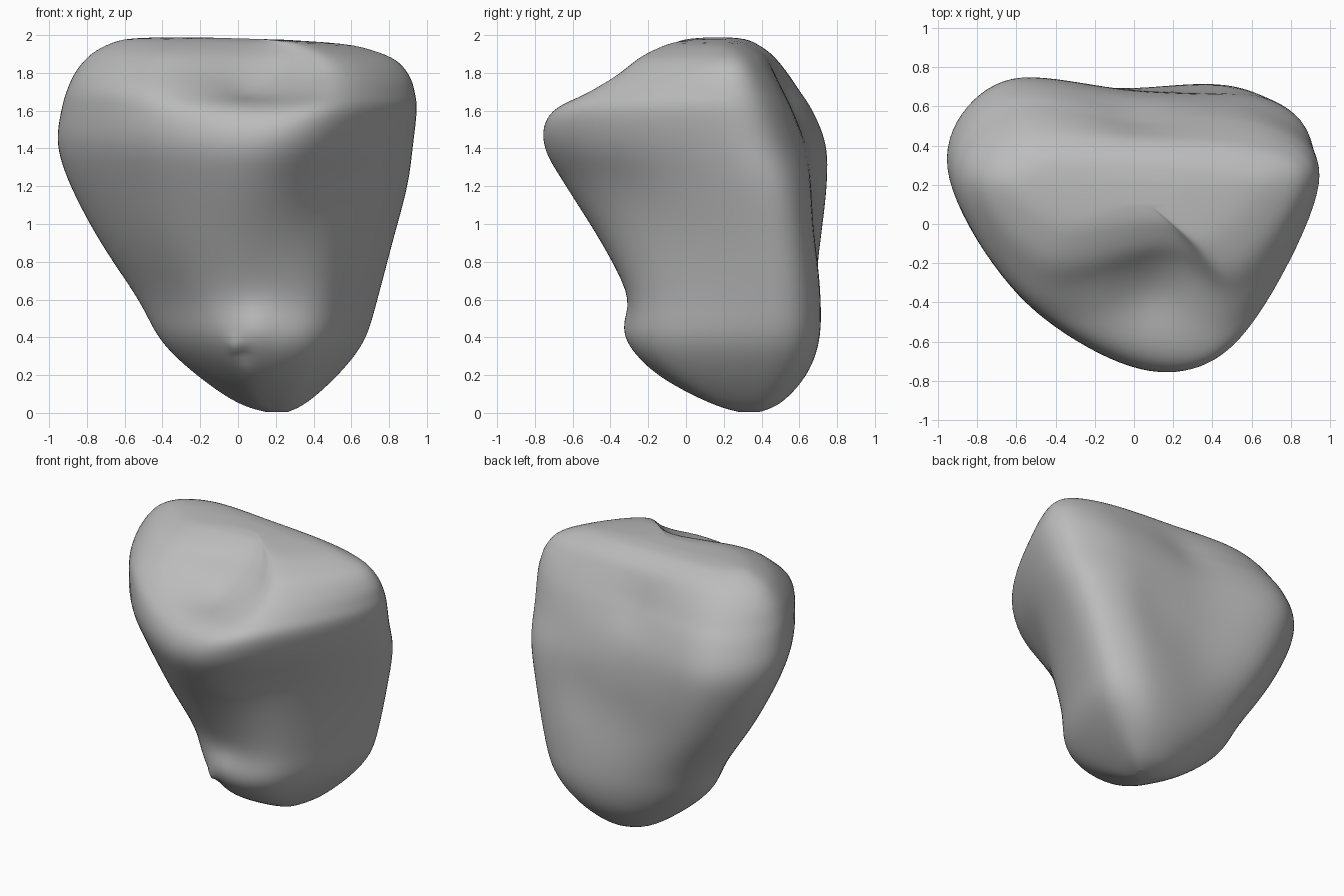
import bpy
import bmesh
import math
from mathutils import Vector

if "Cube" in bpy.data.objects:
    bpy.data.objects.remove(bpy.data.objects["Cube"])

# Horizontal sections: height, left x, right x, then the depth of the front
# keel, front flanks (two), back lobes (two) and the back between them
SECTIONS = [
    (0, .17, .25, .3, .31, .31, .36, .37, .37),
    (.05, 0, .36, .13, .17, .17, .45, .48, .5),
    (.2, -.22, .53, -.15, -.02, -.04, .53, .61, .63),
    (.38, -.41, .67, -.31, -.12, -.17, .58, .68, .69),
    (.6, -.53, .74, -.3, -.13, -.17, .63, .69, .7),
    (.9, -.73, .82, -.45, -.22, -.24, .69, .68, .68),
    (1.2, -.89, .9, -.64, -.31, -.37, .73, .65, .68),
    (1.42, -.96, .93, -.755, -.39, -.54, .73, .58, .65),
    (1.6, -.94, .95, -.7, -.42, -.58, .66, .52, .58),
    (1.7, -.91, .94, -.44, -.4, -.48, .59, .48, .53),
    (1.8, -.86, .91, -.22, -.3, -.35, .52, .43, .48),
    (1.9, -.76, .82, -.1, -.18, -.23, .43, .37, .42),
    (1.97, -.6, .6, .02, -.01, -.08, .32, .28, .32),
]
AROUND = 12
UPWARD = 6


def section_ring(z, left, right, keel, flank_l, flank_r, back_l, back_r, back):
    """Eight control points of a rounded triangle with its point at the front."""
    mid = (left + right) / 2
    half = (right - left) / 2
    outline = [
        (mid + half * (z - .9) * .18, keel),
        (mid + half * .58, flank_r),
        (right, flank_r + .72 * (back_r - flank_r)),
        (mid + half * .72, back_r),
        (mid, back),
        (mid - half * .7, back_l),
        (left, flank_l + .62 * (back_l - flank_l)),
        (mid - half * .57, flank_l),
    ]
    # The crown leans slightly up toward one side
    lean = .03 * max(0, z - 1.6) / .4
    return [Vector((x, y, z - lean * x)) for x, y in outline]


def spline(a, b, c, d, t):
    """Smooth curve from b to c."""
    return b + .5 * t * (c - a + t * (2 * a - 5 * b + 4 * c - d
                                      + t * (3 * (b - c) + d - a)))


def refine(points, steps, closed):
    n = len(points)
    pick = (lambda i: points[i % n]) if closed else (
        lambda i: points[min(max(i, 0), n - 1)])
    spans = n if closed else n - 1
    result = [spline(pick(i - 1), pick(i), pick(i + 1), pick(i + 2), s / steps)
              for i in range(spans) for s in range(steps)]
    return result if closed else result + [points[-1]]


def swell(bm, centre, radius, amount):
    """Push the surface out (or in) softly around a point."""
    bm.normal_update()
    centre = Vector(centre)
    moves = [(v, v.normal * amount * math.exp(-((v.co - centre).length / radius) ** 2))
             for v in bm.verts]
    for v, offset in moves:
        v.co += offset


# Loft the body
control = [section_ring(*row) for row in SECTIONS]
columns = [refine(list(col), UPWARD, False) for col in zip(*control)]
bm = bmesh.new()
rings = [[bm.verts.new(p) for p in refine(list(row), AROUND, True)]
         for row in zip(*columns)]

# Shrink rings across the crown
edge = [v.co.copy() for v in rings[-1]]
middle = sum(edge, Vector()) / len(edge)
for size in (.8, .6, .4, .2):
    lift = Vector((0, 0, .015 * (1 - size * size)))
    rings.append([bm.verts.new(middle.lerp(p, size) + lift) for p in edge])

for low, high in zip(rings, rings[1:]):
    for i in range(len(low)):
        j = (i + 1) % len(low)
        bm.faces.new((low[i], low[j], high[j], high[i]))
bm.faces.new(rings[0])
bm.faces.new(rings[-1])
bmesh.ops.recalc_face_normals(bm, faces=bm.faces)
for _ in range(8):
    bmesh.ops.smooth_vert(bm, verts=bm.verts, factor=.5,
                          use_axis_x=True, use_axis_y=True, use_axis_z=True)

# Dimple in the crown, soft dents on the back and flank
swell(bm, (.08, -.36, 1.7), .18, -.04)
swell(bm, (0, .55, 1.65), .18, -.02)
swell(bm, (.4, .66, 1.05), .25, -.02)
swell(bm, (.5, -.35, 1.15), .25, -.02)
# Knob above the notch and the pinched tip
swell(bm, (.1, -.3, .47), .1, .02)
swell(bm, (-.03, -.28, .34), .05, .03)
swell(bm, (.02, -.26, .29), .05, -.02)

mesh = bpy.data.meshes.new("stone_body")
bm.to_mesh(mesh)
bm.free()
body = bpy.data.objects.new("stone_body", mesh)
bpy.context.collection.objects.link(body)

# Plain grey
grey = bpy.data.materials.new("plain_grey")
grey.use_nodes = True
colour = (.5, .5, .5, 1)
grey.diffuse_color = colour
grey.node_tree.nodes["Principled BSDF"].inputs["Base Color"].default_value = colour
mesh.materials.append(grey)

bpy.context.view_layer.objects.active = body
body.select_set(True)
bpy.ops.object.shade_smooth_by_angle(angle=math.radians(60))
